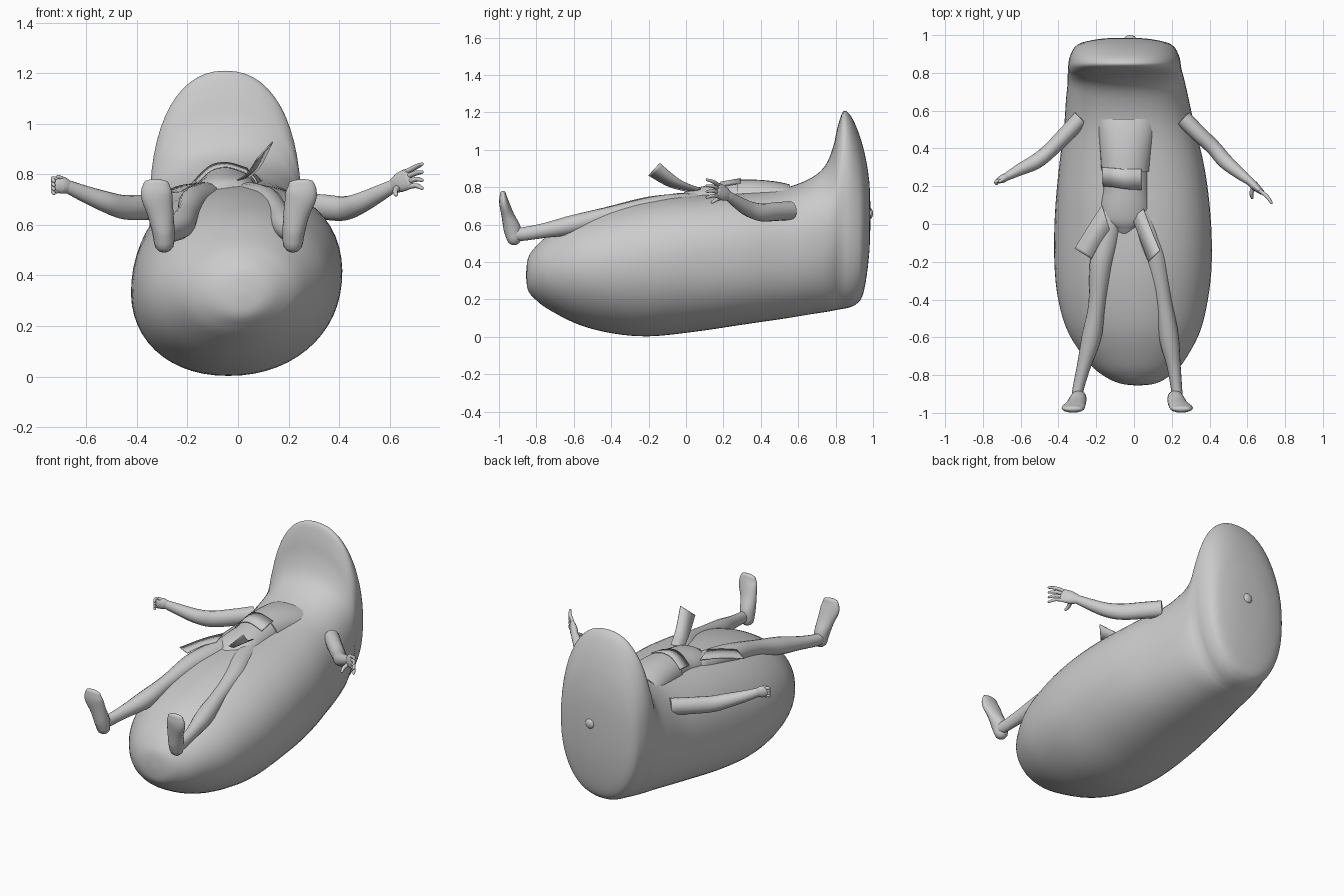
import bpy, bmesh, math
from mathutils import Vector

cube = bpy.data.objects.get("Cube")
if cube:
    bpy.data.objects.remove(cube)

grey = bpy.data.materials.new("plain_grey")
grey.use_nodes = True
grey.diffuse_color = (0.6, 0.6, 0.6, 1)
grey.node_tree.nodes["Principled BSDF"].inputs["Base Color"].default_value = (0.6, 0.6, 0.6, 1)


def catmull(rows, steps):
    """Smooth interpolation through rows of equal length."""
    out = []
    last = len(rows) - 1
    for i in range(last):
        p0, p1, p2, p3 = (rows[min(max(j, 0), last)] for j in range(i - 1, i + 3))
        for s in range(steps):
            t = s / steps
            out.append([0.5 * (2 * b + (c - a) * t + (2 * a - 5 * b + 4 * c - d) * t * t
                               + (3 * b - a - 3 * c + d) * t ** 3)
                        for a, b, c, d in zip(p0, p1, p2, p3)])
    out.append(list(rows[-1]))
    return out


def finish(name, bm, angle=60):
    bmesh.ops.recalc_face_normals(bm, faces=bm.faces)
    mesh = bpy.data.meshes.new(name)
    bm.to_mesh(mesh)
    bm.free()
    mesh.materials.append(grey)
    ob = bpy.data.objects.new(name, mesh)
    bpy.context.collection.objects.link(ob)
    bpy.ops.object.select_all(action="DESELECT")
    ob.select_set(True)
    bpy.context.view_layer.objects.active = ob
    bpy.ops.object.shade_smooth_by_angle(angle=math.radians(angle))
    return ob


def skin(name, rings):
    """Join rings of points into a capped surface."""
    bm = bmesh.new()
    loops = [[bm.verts.new(p) for p in ring] for ring in rings]
    n = len(loops[0])
    for a, b in zip(loops, loops[1:]):
        for i in range(n):
            bm.faces.new((a[i], a[(i + 1) % n], b[(i + 1) % n], b[i]))
    bm.faces.new(loops[0])
    bm.faces.new(loops[-1])
    return finish(name, bm)


def tube(name, rows, ref=(0, 0, 1), round_start=True, round_end=True, sides=16, steps=5):
    """Limb through rows of x, y, z, half width, half height."""
    rows = catmull(rows, steps)
    pts = [Vector(r[:3]) for r in rows]
    ref = Vector(ref)
    rings = []

    def ring(c, t, a, b):
        side = t.cross(ref).normalized()
        up = side.cross(t)
        return [c + side * a * math.cos(k * math.tau / sides) + up * b * math.sin(k * math.tau / sides)
                for k in range(sides)]

    for i, (p, r) in enumerate(zip(pts, rows)):
        t = (pts[min(i + 1, len(pts) - 1)] - pts[max(i - 1, 0)]).normalized()
        body = ring(p, t, r[3], r[4])
        # rounded tip at either end
        dome = [ring(p + t * sgn * min(r[3], r[4]) * math.sin(q), t, r[3] * math.cos(q), r[4] * math.cos(q))
                for sgn in ((-1,) if i == 0 else (1,)) for q in (0.5, 1.0, 1.4)]
        if i == 0 and round_start:
            rings += dome[::-1]
        rings.append(body)
        if i == len(pts) - 1 and round_end:
            rings += dome
    return skin(name, rings)


def cloth(name, left_edge, right_edge):
    """Thin curved strip between two edges."""
    bm = bmesh.new()
    cols = [[bm.verts.new(p) for p in catmull(e, 6)] for e in (left_edge, right_edge)]
    for i in range(len(cols[0]) - 1):
        bm.faces.new((cols[0][i], cols[1][i], cols[1][i + 1], cols[0][i + 1]))
    ob = finish(name, bm)
    mod = ob.modifiers.new("thickness", "SOLIDIFY")
    mod.thickness = 0.005
    return ob


# Lounger: y, bottom, top, centre x, half width
profile = [
    (-.855, .32, .34, .02, .01), (-.845, .25, .42, .02, .09), (-.81, .205, .475, .015, .165),
    (-.74, .15, .54, .01, .245), (-.58, .068, .635, 0, .345), (-.4, .02, .695, -.005, .395),
    (-.2, .003, .735, -.005, .415), (.05, .028, .757, -.007, .41), (.3, .065, .77, -.012, .385),
    (.52, .097, .795, -.025, .345), (.66, .12, .845, -.035, .325), (.74, .132, .91, -.04, .312),
    (.785, .14, 1.01, -.045, .306), (.81, .145, 1.12, -.048, .302), (.84, .15, 1.205, -.05, .298),
    (.875, .158, 1.19, -.05, .293), (.91, .175, 1.125, -.05, .28), (.94, .21, 1.04, -.05, .26),
    (.962, .30, .95, -.05, .22), (.98, .45, .83, -.05, .13), (.986, .6, .7, -.05, .04)]
rings = []
for y, zb, zt, cx, hw in catmull(profile, 4):
    mid, half = (zb + zt) / 2, (zt - zb) / 2
    lean = 0.09 * max(0, min(1, (.6 - y) / .6))
    power = 2 / (2 + .25 * max(0, min(1, (y + .6) / .8)))
    ring = []
    for k in range(56):
        c, s = math.cos(k * math.tau / 56), math.sin(k * math.tau / 56)
        z = mid + half * math.copysign(abs(s) ** power, s)
        x = cx + hw * math.copysign(abs(c) ** power, c)
        ring.append((x + lean * (z - mid), y, z))
    rings.append(ring)
skin("lounger_body", rings)

# Button on the back
bm = bmesh.new()
bmesh.ops.create_uvsphere(bm, u_segments=20, v_segments=12, radius=.03)
bmesh.ops.scale(bm, vec=(1, .55, 1), verts=bm.verts)
bmesh.ops.translate(bm, vec=(-.02, .983, .66), verts=bm.verts)
finish("back_button", bm)

# Torso, shirt and pelvis
tube("shirt", [(-.04, .55, .73, .16, .085), (-.04, .48, .735, .15, .095), (-.043, .38, .74, .137, .1),
               (-.045, .28, .738, .128, .103)], round_start=False, round_end=False, sides=28)
tube("belly", [(-.045, .3, .735, .123, .1), (-.042, .19, .725, .12, .095), (-.045, .1, .715, .13, .09),
               (-.045, .03, .70, .13, .085), (-.045, -.01, .69, .08, .07)], round_start=False, sides=28)
cloth("shirt_hem", [(-.17, .3, .78), (-.11, .295, .836), (-.04, .29, .848), (.04, .29, .825)],
      [(-.165, .2, .765), (-.11, .195, .815), (-.04, .185, .83), (.04, .18, .805)])

# Loose cloth at the hips
cloth("left_hip_cloth", [(.05, .08, .795), (.09, -.03, .84), (.135, -.14, .93)],
      [(-.01, .03, .775), (.035, -.09, .805), (.075, -.2, .865)])
cloth("right_hip_cloth", [(-.17, .1, .765), (-.235, 0, .755), (-.315, -.13, .725)],
      [(-.13, -.03, .77), (-.18, -.1, .76), (-.225, -.185, .735)])

# Legs and feet
legs = {"right": [(-.12, .06, .70, .07, .07), (-.145, -.08, .695, .068, .068), (-.175, -.22, .685, .06, .06),
                  (-.197, -.43, .645, .045, .047), (-.225, -.6, .6, .052, .052), (-.265, -.75, .57, .037, .04),
                  (-.295, -.87, .55, .03, .036), (-.3, -.92, .55, .03, .036)],
        "left": [(.03, .06, .70, .07, .07), (.075, -.08, .695, .068, .068), (.115, -.2, .685, .06, .06),
                 (.155, -.4, .65, .045, .047), (.185, -.6, .6, .052, .052), (.21, -.75, .57, .037, .04),
                 (.225, -.87, .55, .03, .036), (.228, -.92, .55, .03, .036)]}
for side, rows in legs.items():
    tube(side + "_leg", rows)
    sx = -1 if side == "right" else 1
    heel, toe = (.292, .322) if sx < 0 else (.217, .25)
    tube(side + "_foot", [(sx * heel, -.92, .53, .04, .04),
                          (sx * (heel + .004), -.93, .58, .045, .046),
                          (sx * (heel + .015), -.953, .65, .052, .034),
                          (sx * toe, -.973, .72, .062, .026),
                          (sx * toe, -.979, .765, .05, .016)], ref=(0, 1, 0))

# Arms
tube("right_arm", [(-.28, .56, .675, .045, .05), (-.36, .475, .67, .043, .05), (-.45, .385, .67, .04, .048),
                   (-.52, .33, .69, .04, .042), (-.60, .29, .72, .032, .034), (-.675, .25, .752, .021, .026)],
     round_start=False)
tube("left_arm", [(.26, .56, .675, .045, .05), (.34, .48, .67, .043, .05), (.42, .405, .665, .04, .048),
                  (.48, .335, .685, .04, .042), (.55, .275, .72, .032, .034), (.615, .225, .755, .022, .026)],
     round_start=False)

# Hands
tube("right_palm", [(-.67, .252, .75, .02, .026), (-.695, .24, .757, .022, .034), (-.715, .23, .757, .016, .03)])
tube("left_palm", [(.61, .23, .752, .02, .026), (.64, .2, .768, .022, .04), (.672, .172, .782, .015, .042)])
for i in range(4):
    z = .733 + i * .016
    tube("right_finger_%d" % (i + 1), [(-.715, .23, z, .009, .009), (-.732, .224, z + .003, .009, .008),
                                       (-.728, .212, z - .008, .007, .007)], sides=10, steps=3)
    f = i / 3
    tube("left_finger_%d" % (i + 1), [(.668, .175, .75 + .062 * f, .01, .01),
                                      (.705, .145, .755 + .075 * f, .01, .01),
                                      (.727, .112, .745 + .095 * f, .007, .007)], sides=10, steps=3)
tube("right_thumb", [(-.69, .24, .78, .01, .01), (-.71, .225, .79, .008, .008)], sides=10, steps=3)
tube("left_thumb", [(.635, .2, .75, .013, .013), (.622, .165, .735, .011, .011),
                    (.625, .14, .72, .008, .008)], sides=10, steps=3)
